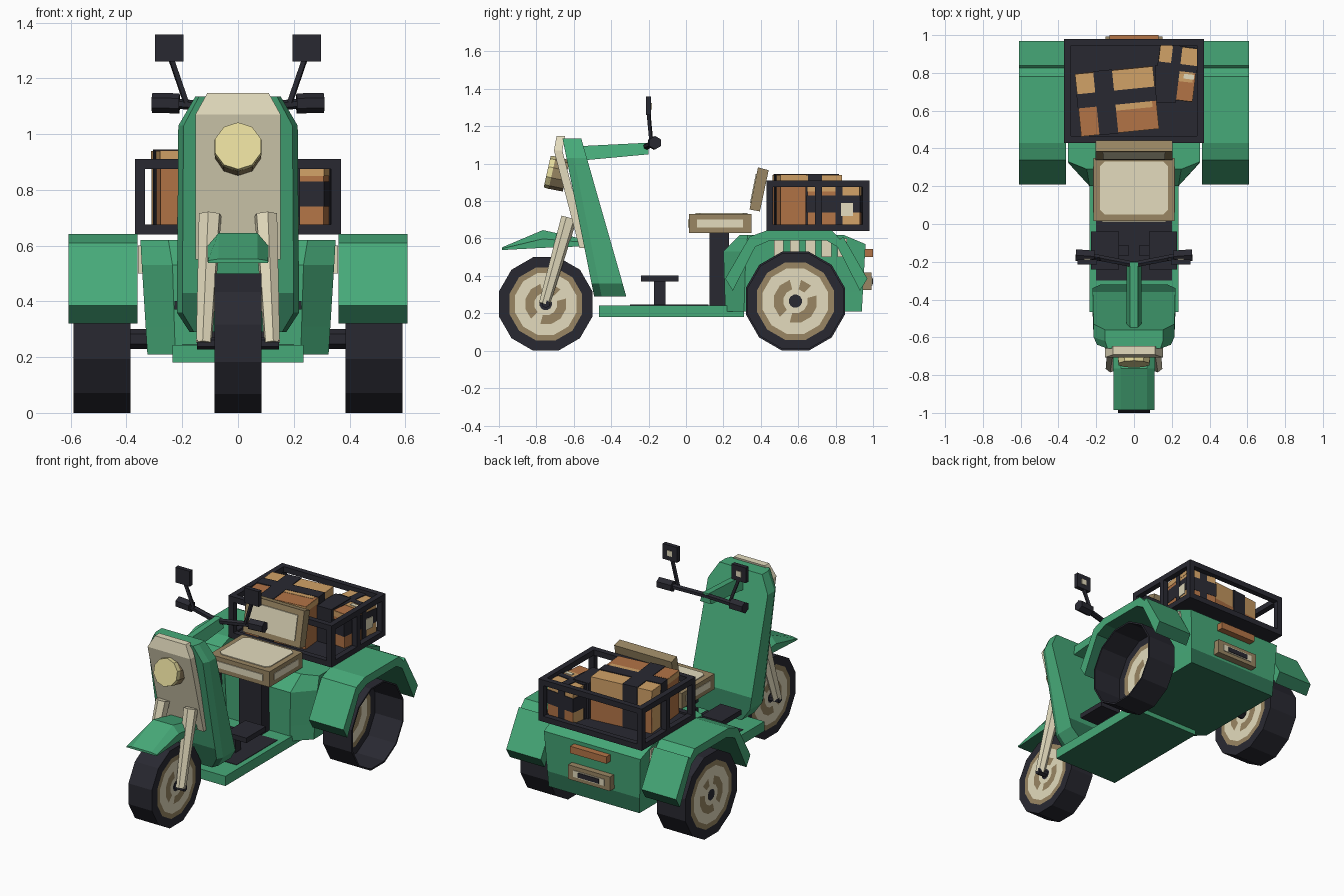
import bpy, bmesh, math
from mathutils import Vector, Matrix

if "Cube" in bpy.data.objects:
    bpy.data.objects.remove(bpy.data.objects["Cube"])


def material(name, rgb):
    m = bpy.data.materials.new(name)
    m.diffuse_color = (*rgb, 1)
    m.use_nodes = True
    m.node_tree.nodes["Principled BSDF"].inputs["Base Color"].default_value = m.diffuse_color
    return m


GREEN = material("green_paint", (0.062, 0.40, 0.19))
DEEP = material("deep_green_paint", (0.028, 0.175, 0.09))
DARK = material("dark_rubber", (0.022, 0.022, 0.031))
CREAM = material("cream", (0.77, 0.71, 0.51))
TAN = material("tan_leather", (0.32, 0.24, 0.125))
BROWN = material("brown_card", (0.45, 0.175, 0.062))
CARAMEL = material("caramel_card", (0.64, 0.36, 0.135))
YELLOW = material("lamp_yellow", (0.80, 0.72, 0.34))


def finish(name, bm, *mats):
    bmesh.ops.recalc_face_normals(bm, faces=bm.faces)
    me = bpy.data.meshes.new(name)
    bm.to_mesh(me)
    bm.free()
    for m in mats:
        me.materials.append(m)
    ob = bpy.data.objects.new(name, me)
    bpy.context.collection.objects.link(ob)
    return ob


def loft(name, rings, mat):
    """Solid through matching rings of points, capped at both ends."""
    bm = bmesh.new()
    vs = [[bm.verts.new(p) for p in r] for r in rings]
    n = len(rings[0])
    for a, b in zip(vs, vs[1:]):
        for i in range(n):
            j = (i + 1) % n
            bm.faces.new((a[i], a[j], b[j], b[i]))
    bm.faces.new(vs[0])
    bm.faces.new(vs[-1])
    return finish(name, bm, mat)


def shade_paint(ob, rule, z=None):
    """Deep green on faces chosen by rule(centre, normal), after a cut at height z."""
    bm = bmesh.new()
    bm.from_mesh(ob.data)
    if z:
        bmesh.ops.bisect_plane(bm, geom=bm.verts[:] + bm.edges[:] + bm.faces[:],
                               plane_co=(0, 0, z), plane_no=(0, 0, 1))
    for f in bm.faces:
        f.normal_update()
        f.material_index = int(rule(f.calc_center_median(), f.normal))
    bm.to_mesh(ob.data)
    bm.free()
    ob.data.materials.append(DEEP)


def prism(name, yz, x0, x1, mat):
    return loft(name, [[(x, y, z) for y, z in yz] for x in (x0, x1)], mat)


def box(name, x0, x1, y0, y1, z0, z1, mat):
    return prism(name, [(y0, z0), (y1, z0), (y1, z1), (y0, z1)], x0, x1, mat)


def bar(name, a, b, ra, rb, mat, n=4):
    """Straight bar from a to b with n sides and end radii ra, rb."""
    a, b = Vector(a), Vector(b)
    q = (b - a).to_track_quat('Z', 'Y')
    ring = lambda c, r: [c + q @ Vector((r * math.cos(t), r * math.sin(t), 0))
                         for t in [(i + .5) * math.tau / n for i in range(n)]]
    return loft(name, [ring(a, ra), ring(b, rb)], mat)


def wheel(name, x, y, r, hw, d):
    """Twelve-sided wheel; its +x hub face sits at depth d inside the tyre."""
    n, k = 12, r / math.cos(math.pi / 12)
    rad, col = [.13, .24, .43, .66, .78, .96, 1], [1, 2, 1, 2, 0, 0]
    prof = [(-hw, f) for f in rad] + [(hw, 1), (hw, .96), (d, .96)][:3 if d < hw else 2]
    prof += [(d, f) for f in rad[4::-1]]
    mats = col + [0] * (len(prof) - 12) + col[4::-1]
    bm = bmesh.new()
    vs = [[bm.verts.new((x + px, y + k * f * math.sin((i + .5) * math.tau / n),
                         r + k * f * math.cos((i + .5) * math.tau / n)))
           for i in range(n)] for px, f in prof]
    for a, b, m, p in zip(vs, vs[1:], mats, prof):
        for i in range(n):
            gap = m == 2 and p[1] < .5 and i % 5 == 1
            bm.faces.new((a[i], a[(i + 1) % n], b[(i + 1) % n], b[i])).material_index = 1 if gap else m
    bm.faces.new(vs[0])
    bm.faces.new(vs[-1])
    return finish(name, bm, DARK, CREAM, TAN)


# Wheels and axles; the right rear tyre is open on its outer side
wheel("front_wheel", 0, -.75, .25, .084, .084)
wheel("right_rear_wheel", .488, .585, .265, .102, -.095)
wheel("left_rear_wheel", -.488, .585, .265, .102, .102)
bar("front_axle", (-.147, -.75, .25), (.147, -.75, .25), .022, .022, DARK, 6)
bar("rear_axle", (-.45, .585, .265), (.39, .585, .265), .035, .035, DARK, 6)
# Rear fender arch, outer edge then inner edge
arch = [(.21, .385), (.34, .61), (.43, .642), (.78, .642), (.825, .595), (.84, .61), (.97, .385),
        (.93, .32), (.81, .555), (.75, .59), (.45, .59), (.37, .555), (.25, .32)]
for s, side in ((1, "right"), (-1, "left")):
    shade_paint(prism(side + "_rear_fender", arch, s * .36, s * .608, GREEN),
                lambda c, n: n.z < -.2)
    # Cream trim blocks on the body side
    for y in (.47, .555, .64, .725, .81):
        box(side + "_body_trim", s * .335, s * .358, y, y + .052, .5, .6, CREAM)
    # Fork leg
    bar(side + "_fork", (s * .122, -.757, .25), (s * .1, -.625, .71), .03, .043, CREAM, 6)
    # Handlebar, grip and mirror
    bar(side + "_handlebar", (0, -.215, 1.09), (s * .23, -.17, 1.11), .018, .018, DARK, 6)
    bar(side + "_grip", (s * .21, -.172, 1.11), (s * .308, -.165, 1.112), .036, .036, DARK, 6)
    bar(side + "_mirror_stalk", (s * .185, -.185, 1.11), (s * .24, -.2, 1.27), .012, .012, DARK)
    box(side + "_mirror", s * .195, s * .298, -.215, -.187, 1.26, 1.358, DARK)
    box(side + "_mirror_glass", s * .23, s * .265, -.188, -.183, 1.29, 1.325, CREAM)
    # Pedal
    box(side + "_pedal", s * .08, s * .228, -.24, -.04, .37, .402, DARK)
    box(side + "_pedal_post", s * .03, s * .1, -.17, -.11, .24, .375, DARK)

# Floor board with mat
shade_paint(box("floor_board", -.235, .235, -.465, .31, .18, .243, GREEN), lambda c, n: n.z < -.5)
box("floor_mat", -.2, .2, -.3, .12, .24, .246, DARK)


# Rear body: chamfered front corners and sloped shoulders
def plan(hx, yf, yc, yb, z, zb, nose):
    return [(-hx, yb, zb), (-hx, yc, z), (-nose, yf, z),
            (nose, yf, z), (hx, yc, z), (hx, yb, zb)]


body = loft("rear_body", [plan(.325, .21, .31, .94, .21, .21, .225),
                          plan(.345, .2, .32, .96, .53, .57, .235),
                          plan(.35, .29, .33, .84, .62, .62, .25)], GREEN)
shade_paint(body, lambda c, n: n.z < -.5 or (c.z < .31 and n.y > .5), .31)

# Tail lamp and rear plate
box("tail_lamp", -.13, .13, .93, 1.0, .5, .545, BROWN)
box("rear_plate", -.15, .15, .93, .992, .325, .417, TAN)
box("rear_plate_inset", -.11, .11, .985, .996, .35, .392, CREAM)
box("rear_plate_centre", -.075, .075, .985, 1.0, .356, .386, DARK)

# Seat, post and backrest
box("seat_post", -.08, .08, .125, .23, .24, .64, DARK)
box("seat", -.215, .215, .015, .35, .63, .73, TAN)
loft("seat_top", [[(-.155, .05, z), (.155, .05, z), (.18, .075, z), (.18, .305, z),
                   (.155, .33, z), (-.155, .33, z), (-.18, .305, z), (-.18, .075, z)]
                  for z in (.725, .735)], CREAM)
box("seat_side_trim", -.218, .218, .06, .305, .66, .702, CREAM)
box("seat_front_trim", -.17, .17, .01, .03, .66, .702, CREAM)
prism("backrest", [(.34, .755), (.395, .745), (.442, .965), (.385, .98)], -.205, .205, TAN)
prism("backrest_pad", [(.342, .79), (.352, .79), (.383, .945), (.373, .945)], -.165, .165, CREAM)

# Luggage rack frame
X, Y0, Y1, T = .37, .43, .98, .036
box("rack_floor", -X, X, Y0, Y1, .64, .665, DARK)
for z in (.64, .874):
    for y in (Y0, Y1 - T):
        box("rack_cross_rail", -X, X, y, y + T, z, z + T, DARK)
    for s in (1, -1):
        box("rack_side_rail", s * X, s * (X - T), Y0, Y1, z, z + T, DARK)
for s in (1, -1):
    for y in (Y0, .69, Y1 - T):
        box("rack_post", s * X, s * (X - T), y, y + T, .65, .9, DARK)


def parcel(name, cx, cy, w, d, z1, angle, sx, sy, sw, band):
    """Card box with lighter rear half, two wraparound straps and a side band."""
    z0 = .665
    parts = [box(name, -w, w, -d, sy, z0, z1, BROWN),
             box(name + "_light_half", -w, w, sy, d, z0, z1, CARAMEL),
             box(name + "_rear_base", -w, w, d - .01, d + .002, z0, .82, BROWN),
             box(name + "_top_edge", -w - .002, w + .002, -d - .002, d, z1 - .035, z1 - .001, CARAMEL),
             box(name + "_front_top", -w, w, -d, sy - .05, z1 - .01, z1 + .001, BROWN),
             box(name + "_top_patch", -w * .1, w * .9, -d * .3, d * .2, z1 - .01, z1 + .003, CARAMEL),
             box(name + "_long_strap", sx - sw, sx + sw, -d - .005, d + .005, z0, z1 + .005, DARK),
             box(name + "_cross_strap", -w - .005, w + .005, sy - sw * .75, sy + sw * .75,
                 z0, z1 + .005, DARK)]
    if band:
        parts += [box(name + "_side_band", -w - .004, w + .002, -d - .004, d + .004, .74, .83, DARK),
                  box(name + "_label", w - .01, w + .006, d * .3, d * .75, .72, .79, CREAM),
                  box(name + "_top_label", w * .4, w * .95, -d * .18, 0, z1 - .01, z1 + .007, CREAM)]
    for p in parts:
        p.data.transform(Matrix.Translation((cx, cy, 0)) @ Matrix.Rotation(angle, 4, 'Z'))


parcel("large_parcel", -.09, .65, .205, .165, .94, .1, -.06, .02, .05, False)
parcel("small_parcel", .225, .8, .1, .14, .885, -.12, -.01, .03, .025, True)
box("dark_parcel", .11, .22, .64, .84, .665, .895, DARK)

# Leaning front shield
half = [(.15, 1.135), (.21, 1.03), (.215, .36), (.17, .29)]
outline = half + [(-x, z) for x, z in half[::-1]]
lean = lambda z: -.66 + (1.135 - z) * .2
shield = loft("front_shield", [[(x * fx, lean(z) + o + (1.135 - z) * k, z) for x, z in outline]
                               for fx, o, k in ((.93, 0, 0), (1.02, .04, 0), (1.02, .1, .085))], GREEN)
shade_paint(shield, lambda c, n: c.z < .43 and abs(n.x) < .8, .43)

# Cream panel on the shield, its top edge tipped back
panel = [(.11, -.692, 1.147), (.153, -.706, 1.07), (.153, -.57, .55)]
for name, (p, q) in (("shield_panel_top", panel[:2]), ("shield_panel", panel[1:])):
    loft(name, [[(s * v[0], v[1] + o, v[2]) for v, s in ((p, -1), (p, 1), (q, 1), (q, -1))]
                for o in (0, .045)], CREAM)
# Headlight, tilted slightly upward
bar("headlight_shell", (0, -.64, .935), (0, -.722, .953), .086, .088, TAN, 10)
bar("headlight_lens", (0, -.715, .952), (0, -.742, .958), .089, .086, YELLOW, 10)
# Front fender: three roof-shaped sections
fender = loft("front_fender", [[(-xs, y, zb), (-xs, y, zs), (-.07, y, zt),
                                (.07, y, zt), (xs, y, zs), (xs, y, zb)]
                               for y, zt, xs, zs, zb in ((-.985, .552, .108, .546, .538),
                                                         (-.765, .645, .11, .598, .55),
                                                         (-.55, .597, .11, .58, .558))], GREEN)
shade_paint(fender, lambda c, n: n.z < -.5)
# Steering arm
loft("steering_arm", [[(-.04, y, zb), (.04, y, zb), (.02, y, zt), (-.02, y, zt)]
                      for y, zb, zt in ((-.58, 1.015, 1.093), (-.2, 1.05, 1.112))], GREEN)
